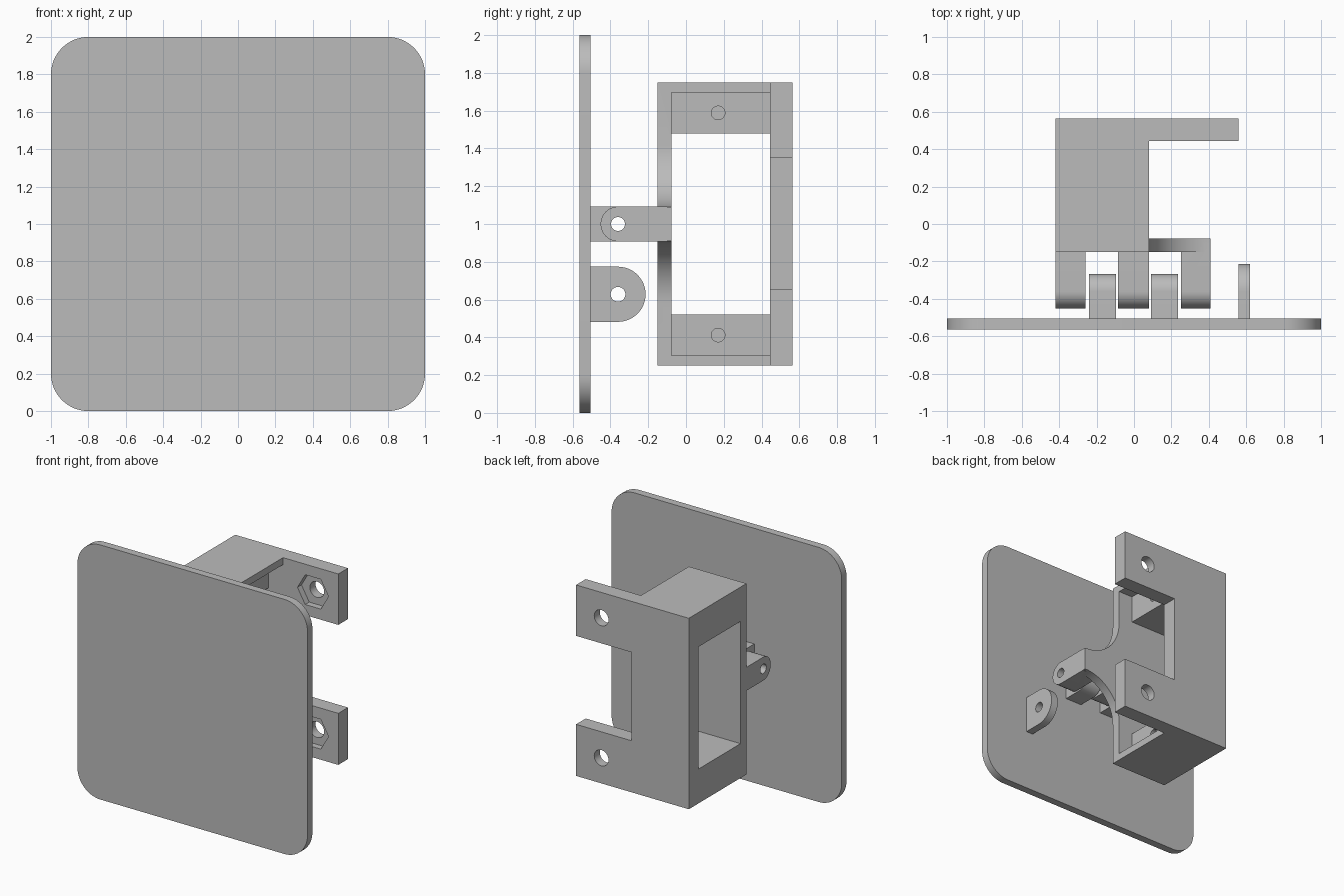
import bpy
from math import pi, sin, cos, radians

old = bpy.data.objects.get("Cube")
if old:
    bpy.data.objects.remove(old, do_unlink=True)

grey = bpy.data.materials.new("light grey plastic")
grey.use_nodes = True
grey.diffuse_color = (0.5, 0.5, 0.5, 1)
grey.node_tree.nodes["Principled BSDF"].inputs["Base Color"].default_value = (0.5, 0.5, 0.5, 1)


def arc(cx, cy, r, start, end, steps=16):
    """Points on an arc, angles in degrees."""
    angles = [radians(start + (end - start) * i / steps) for i in range(steps + 1)]
    return [(cx + r * cos(a), cy + r * sin(a)) for a in angles]


def prism(name, profile, axis, lo, hi):
    """Extrude a 2D profile along an axis; the profile uses the other two axes in order."""
    place = {"X": lambda p, d: (d, p[0], p[1]),
             "Y": lambda p, d: (p[0], d, p[1]),
             "Z": lambda p, d: (p[0], p[1], d)}[axis]
    n = len(profile)
    verts = [place(p, d) for d in (lo, hi) for p in profile]
    faces = [tuple(range(n))[::-1], tuple(range(n, 2 * n))]
    faces += [(i, (i + 1) % n, (i + 1) % n + n, i + n) for i in range(n)]
    mesh = bpy.data.meshes.new(name)
    mesh.from_pydata(verts, [], faces)
    # Make normals point outward whichever way the profile winds
    area = sum(profile[i - 1][0] * profile[i][1] - profile[i][0] * profile[i - 1][1] for i in range(n))
    if (area < 0) != (axis == "Y"):
        mesh.flip_normals()
    mesh.materials.append(grey)
    obj = bpy.data.objects.new(name, mesh)
    bpy.context.collection.objects.link(obj)
    return obj


def box(name, x, y, z):
    return prism(name, [(x[0], y[0]), (x[1], y[0]), (x[1], y[1]), (x[0], y[1])], "Z", *z)


def rod(name, centre, r, axis, lo, hi, sides=32):
    return prism(name, arc(*centre, r, 0, 360, sides)[:-1], axis, lo, hi)


def combine(target, other, operation):
    """Apply a boolean and remove the helper."""
    mod = target.modifiers.new("boolean", "BOOLEAN")
    mod.operation, mod.solver, mod.object = operation, "EXACT", other
    graph = bpy.context.evaluated_depsgraph_get()
    graph.update()
    result = bpy.data.meshes.new_from_object(target.evaluated_get(graph))
    target.modifiers.clear()
    target.data = result
    bpy.data.objects.remove(other, do_unlink=True)


def finish(obj):
    obj.data.polygons.foreach_set("use_smooth", [True] * len(obj.data.polygons))
    obj.data.set_sharp_from_angle(angle=radians(30))


def lug(name, root, centre, r, x):
    """Hinge knuckle with a rounded end, running from root to its pin centre."""
    away = 1 if centre[0] > root else -1
    end = arc(*centre, r, -90, -90 + 180 * away, 24)
    return prism(name, [(root, end[-1][1]), (root, end[0][1])] + end, "X", *x)


PIN = (-0.36, 1.0)
SIDE = 0.08          # open side of the housing
FACE = 0.445         # inner face of the mounting flange

# Front plate with rounded corners
outline = []
for cx, cz, a in ((0.8, 1.8, 0), (-0.8, 1.8, 90), (-0.8, 0.2, 180), (0.8, 0.2, 270)):
    outline += arc(cx, cz, 0.2, a, a + 90)
plate = prism("front_plate", outline, "Y", -0.565, -0.505)

# Plate hinge knuckles and the separate pull tab
for x in ((-0.24, -0.095), (0.09, 0.235)):
    combine(plate, lug("plate_knuckle", -0.53, PIN, 0.092, x), "UNION")
combine(plate, lug("pull_tab", -0.53, (-0.36, 0.628), 0.146, (0.56, 0.62)), "UNION")
combine(plate, rod("pin_cutter", PIN, 0.037, "X", -0.5, 0.5), "DIFFERENCE")
combine(plate, rod("tab_cutter", (-0.36, 0.628), 0.039, "X", 0.5, 0.7), "DIFFERENCE")
finish(plate)

# Housing with its back flange
section = [(-0.42, -0.15), (SIDE, -0.15), (SIDE, FACE), (0.56, FACE), (0.56, 0.565), (-0.42, 0.565)]
housing = prism("motor_housing", section, "Z", 0.25, 1.75)
combine(housing, box("notch_cutter", (SIDE, 0.7), (0.3, 0.7), (0.655, 1.35)), "DIFFERENCE")

# Through opening, and a wider pocket on the open side
combine(housing, box("opening_cutter", (-0.6, 0.2), (-0.077, FACE), (0.52, 1.48)), "DIFFERENCE")
combine(housing, box("pocket_cutter", (-0.045, 0.2), (-0.077, FACE), (0.305, 1.695)), "DIFFERENCE")

# Curved gusset carrying the outer knuckle
gusset = arc(0.41, 0.58, 0.33, 180, 90) + arc(0.41, 1.42, 0.33, 270, 180)
combine(housing, prism("gusset", gusset, "Y", -0.15, -0.077), "UNION")
for x in ((-0.42, -0.26), (-0.085, SIDE), (0.25, 0.41)):
    combine(housing, lug("housing_knuckle", -0.1, PIN, 0.092, x), "UNION")
combine(housing, rod("pin_cutter", PIN, 0.037, "X", -0.5, 0.5), "DIFFERENCE")

# Screw holes in the ledges, bolt holes and nut recesses in the flange
for side in (-1, 1):
    combine(housing, rod("screw_cutter", (0.17, 1 + side * 0.588), 0.036, "X", -0.25, 0.0), "DIFFERENCE")
    bolt = (0.34, 1 + side * 0.55)
    combine(housing, rod("bolt_cutter", bolt, 0.062, "Y", 0.4, 0.6), "DIFFERENCE")
    combine(housing, rod("nut_cutter", bolt, 0.135, "Y", 0.4, 0.495, 6), "DIFFERENCE")
finish(housing)
